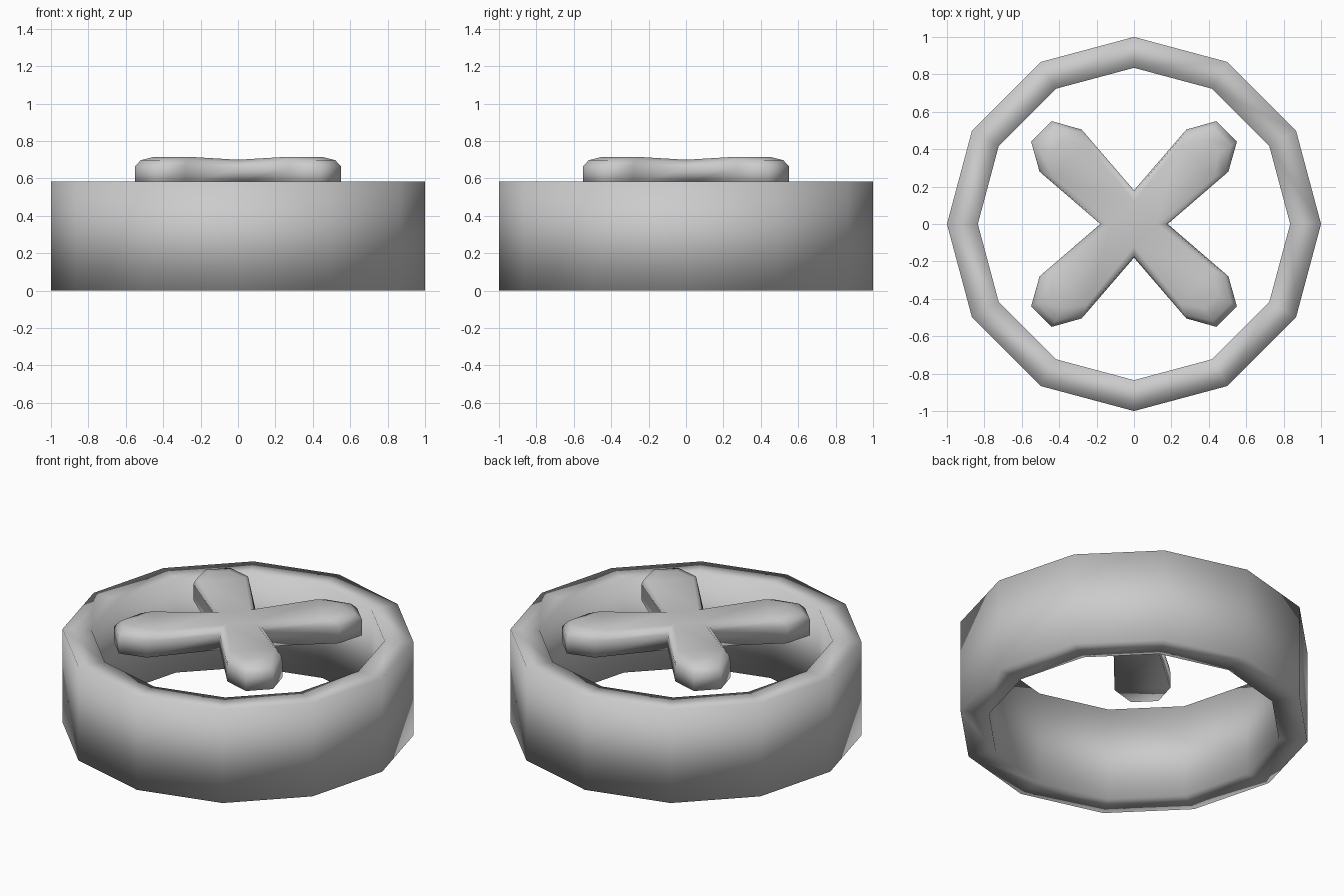
import bpy
import bmesh
from math import cos, sin, pi

if "Cube" in bpy.data.objects:
    bpy.data.objects.remove(bpy.data.objects["Cube"])


def finish(bm, name):
    bmesh.ops.recalc_face_normals(bm, faces=bm.faces)
    for f in bm.faces:
        f.smooth = True
    me = bpy.data.meshes.new(name)
    bm.to_mesh(me)
    bm.free()
    ob = bpy.data.objects.new(name, me)
    bpy.context.collection.objects.link(ob)
    return ob


def bridge(bm, a, b):
    n = len(a)
    for i in range(n):
        j = (i + 1) % n
        bm.faces.new((a[i], a[j], b[j], b[i]))


# Twelve-sided outer ring with a rectangular section
bm = bmesh.new()
section = [(1.0, 0.0), (1.0, 0.585), (0.835, 0.585), (0.835, 0.0)]
loops = [[bm.verts.new((r * cos(i * pi / 6), r * sin(i * pi / 6), z))
          for i in range(12)] for r, z in section]
for k in range(4):
    bridge(bm, loops[k], loops[(k + 1) % 4])
finish(bm, "outer_ring")


# Four-armed cross: one arm outline turned four times, stacked in layers
def cross_loop(bm, arm, z, notch_z):
    verts = []
    for q in range(4):
        for k, (x, y) in enumerate(arm):
            for _ in range(q):
                x, y = -y, x
            verts.append(bm.verts.new((x, y, notch_z if k == 0 else z)))
    return verts


outline = [(0.18, 0), (0.505, 0.28), (0.55, 0.44), (0.44, 0.55), (0.28, 0.505)]
shoulder = [(0.165, 0), (0.485, 0.27), (0.52, 0.42), (0.42, 0.52), (0.27, 0.485)]
crown = [(0.12, 0), (0.43, 0.25), (0.45, 0.38), (0.38, 0.45), (0.25, 0.43)]

bm = bmesh.new()
layers = [cross_loop(bm, outline, 0.565, 0.565),
          cross_loop(bm, outline, 0.665, 0.66),
          cross_loop(bm, shoulder, 0.698, 0.685),
          cross_loop(bm, crown, 0.715, 0.70)]
for a, b in zip(layers, layers[1:]):
    bridge(bm, a, b)

# Close top and bottom: a central square plus arm faces
for loop in (layers[0], layers[-1]):
    bm.faces.new([loop[q * 5] for q in range(4)])
    for q in range(4):
        n, a, b, c, d = loop[q * 5:q * 5 + 5]
        bm.faces.new((n, a, d, loop[(q * 5 + 5) % 20]))
        bm.faces.new((a, b, c, d))
finish(bm, "cross_handle")
